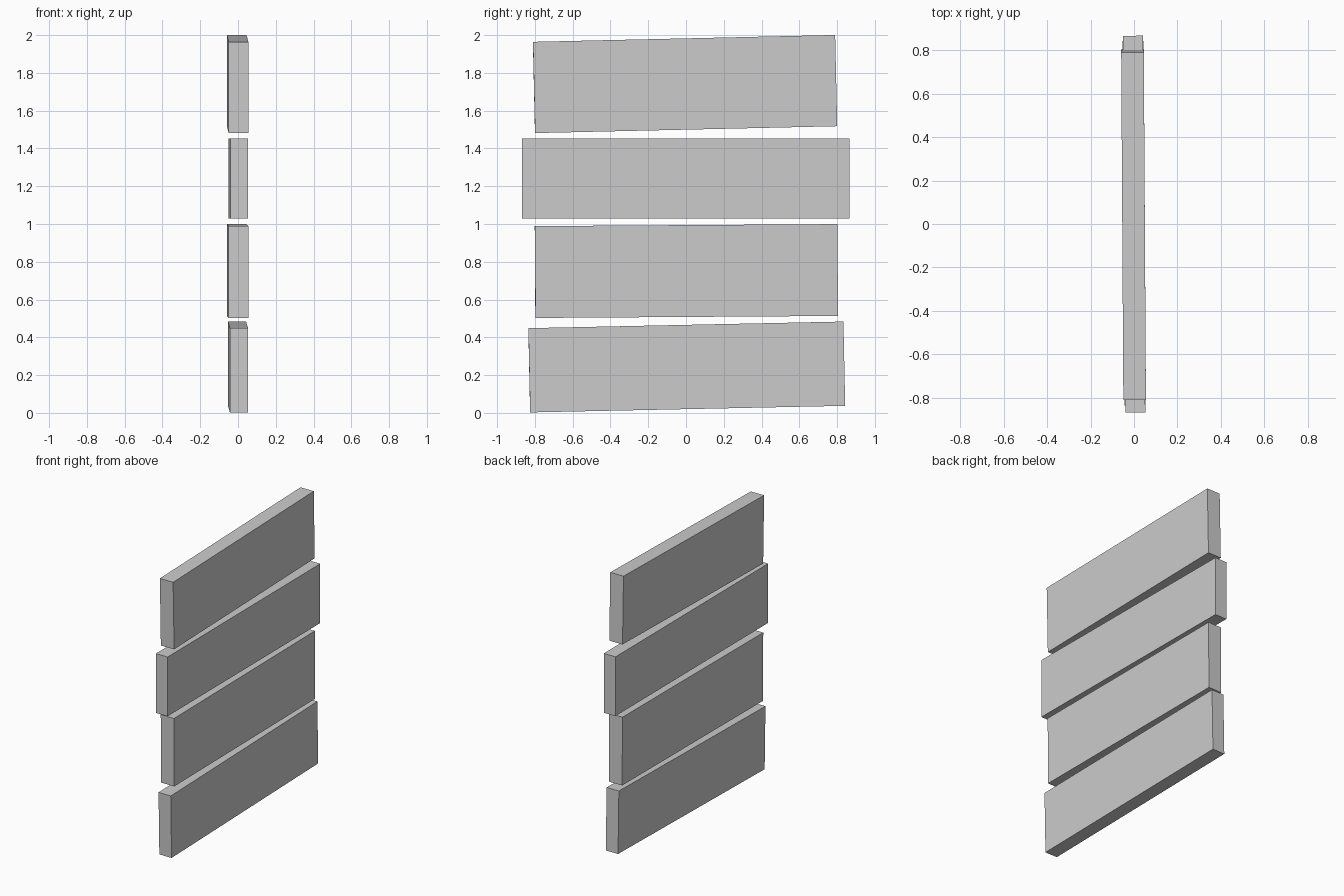
import bpy
from math import radians

if "Cube" in bpy.data.objects:
    bpy.data.objects.remove(bpy.data.objects["Cube"])


def plank(name, size, centre, tilt, yaw):
    """Flat board, tilted about x and turned slightly about z."""
    bpy.ops.mesh.primitive_cube_add(size=1, location=centre,
                                    rotation=(radians(tilt), 0, radians(yaw)))
    board = bpy.context.object
    board.name = name
    board.scale = size


# Four stacked boards, bottom to top: size, centre, tilt, yaw
plank("bottom_plank", (0.096, 1.668, 0.446), (0.0, 0.004, 0.243), 1.2, 0.35)
plank("lower_plank", (0.104, 1.602, 0.486), (-0.002, 0.002, 0.751), 0.38, 0.35)
plank("upper_plank", (0.092, 1.735, 0.423), (0.001, -0.001, 1.241), 0.0, 0.33)
plank("top_plank", (0.104, 1.6, 0.483), (-0.002, -0.005, 1.741), 1.3, 0.35)
